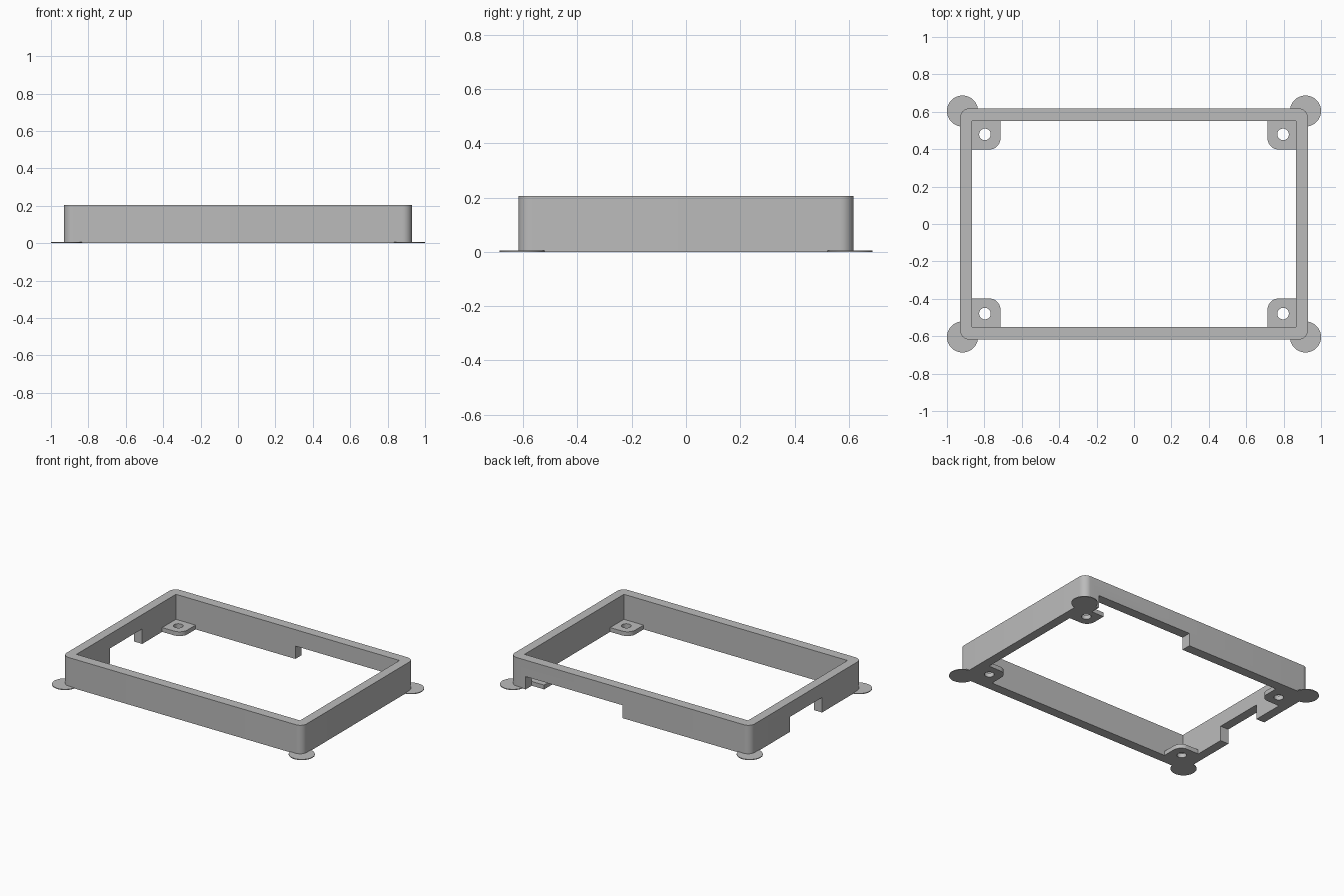
import bpy, bmesh
from math import cos, sin, pi, radians

cube = bpy.data.objects.get("Cube")
if cube:
    bpy.data.objects.remove(cube, do_unlink=True)

# Main dimensions
OUT_X, OUT_Y = 0.93, 0.618
IN_X, IN_Y = 0.866, 0.55
HEIGHT = 0.205
CORNERS = {"back_left": (1, 1), "back_right": (-1, 1),
           "front_left": (1, -1), "front_right": (-1, -1)}

grey = bpy.data.materials.new("plain grey")
grey.use_nodes = True
grey.diffuse_color = (0.5, 0.5, 0.5, 1)
grey.node_tree.nodes["Principled BSDF"].inputs["Base Color"].default_value = (0.5, 0.5, 0.5, 1)


def arc(cx, cy, r, start, end, steps):
    angles = [radians(start + (end - start) * i / steps) for i in range(steps + 1)]
    return [(cx + r * cos(a), cy + r * sin(a)) for a in angles]


def circle(cx, cy, r, steps=40):
    return arc(cx, cy, r, 0, 360, steps)[:-1]


def rectangle(x0, x1, y0, y1):
    return [(x0, y0), (x1, y0), (x1, y1), (x0, y1)]


def prism(name, outline, z0, z1):
    """Upright solid with the given plan outline."""
    bm = bmesh.new()
    base = bm.faces.new([bm.verts.new((x, y, z0)) for x, y in outline])
    grown = bmesh.ops.extrude_face_region(bm, geom=[base], use_keep_orig=True)
    top = [v for v in grown["geom"] if isinstance(v, bmesh.types.BMVert)]
    bmesh.ops.translate(bm, verts=top, vec=(0, 0, z1 - z0))
    bmesh.ops.recalc_face_normals(bm, faces=bm.faces)
    mesh = bpy.data.meshes.new(name)
    bm.to_mesh(mesh)
    bm.free()
    mesh.materials.append(grey)
    obj = bpy.data.objects.new(name, mesh)
    bpy.context.collection.objects.link(obj)
    return obj


def activate(obj):
    bpy.ops.object.select_all(action='DESELECT')
    obj.select_set(True)
    bpy.context.view_layer.objects.active = obj


def cut(obj, outline, z0, z1):
    """Remove a prism-shaped volume from the object."""
    cutter = prism("cutter", outline, z0, z1)
    cutter.hide_render = True
    activate(obj)
    mod = obj.modifiers.new("cut", 'BOOLEAN')
    mod.operation = 'DIFFERENCE'
    mod.solver = 'EXACT'
    mod.object = cutter
    bpy.ops.object.modifier_apply(modifier=mod.name)
    bpy.data.objects.remove(cutter, do_unlink=True)


def smooth(obj):
    activate(obj)
    bpy.ops.object.shade_smooth_by_angle(angle=radians(30))


# Wall frame: rounded outside, square inside
R = 0.05
outline = []
for start, (sx, sy) in zip((0, 90, 180, 270), ((1, 1), (-1, 1), (-1, -1), (1, -1))):
    outline += arc(sx * (OUT_X - R), sy * (OUT_Y - R), R, start, start + 90, 10)
frame = prism("wall_frame", outline, 0, HEIGHT)
cut(frame, rectangle(-IN_X, IN_X, -IN_Y, IN_Y), -0.1, HEIGHT + 0.1)

# Openings in the lower edge of the back and right walls
cut(frame, rectangle(0.06, 0.81, 0.5, 0.7), -0.1, 0.09)
cut(frame, rectangle(-1.0, -0.8, -0.177, 0.177), -0.1, 0.105)
smooth(frame)

# Screw tabs inside the corners and thin discs under them
TAB_X, TAB_Y, TAB_R = 0.714, 0.398, 0.06
tab_outline = [(IN_X, IN_Y), (TAB_X, IN_Y)]
tab_outline += arc(TAB_X + TAB_R, TAB_Y + TAB_R, TAB_R, 180, 270, 10)
tab_outline += [(IN_X, TAB_Y)]
for corner, (sx, sy) in CORNERS.items():
    tab = prism("screw_tab_" + corner, [(sx * x, sy * y) for x, y in tab_outline], 0, 0.03)
    cut(tab, circle(sx * 0.797, sy * 0.479, 0.031), -0.1, 0.1)
    smooth(tab)
    smooth(prism("corner_disc_" + corner, circle(sx * 0.917, sy * 0.604, 0.083), 0, 0.005))
